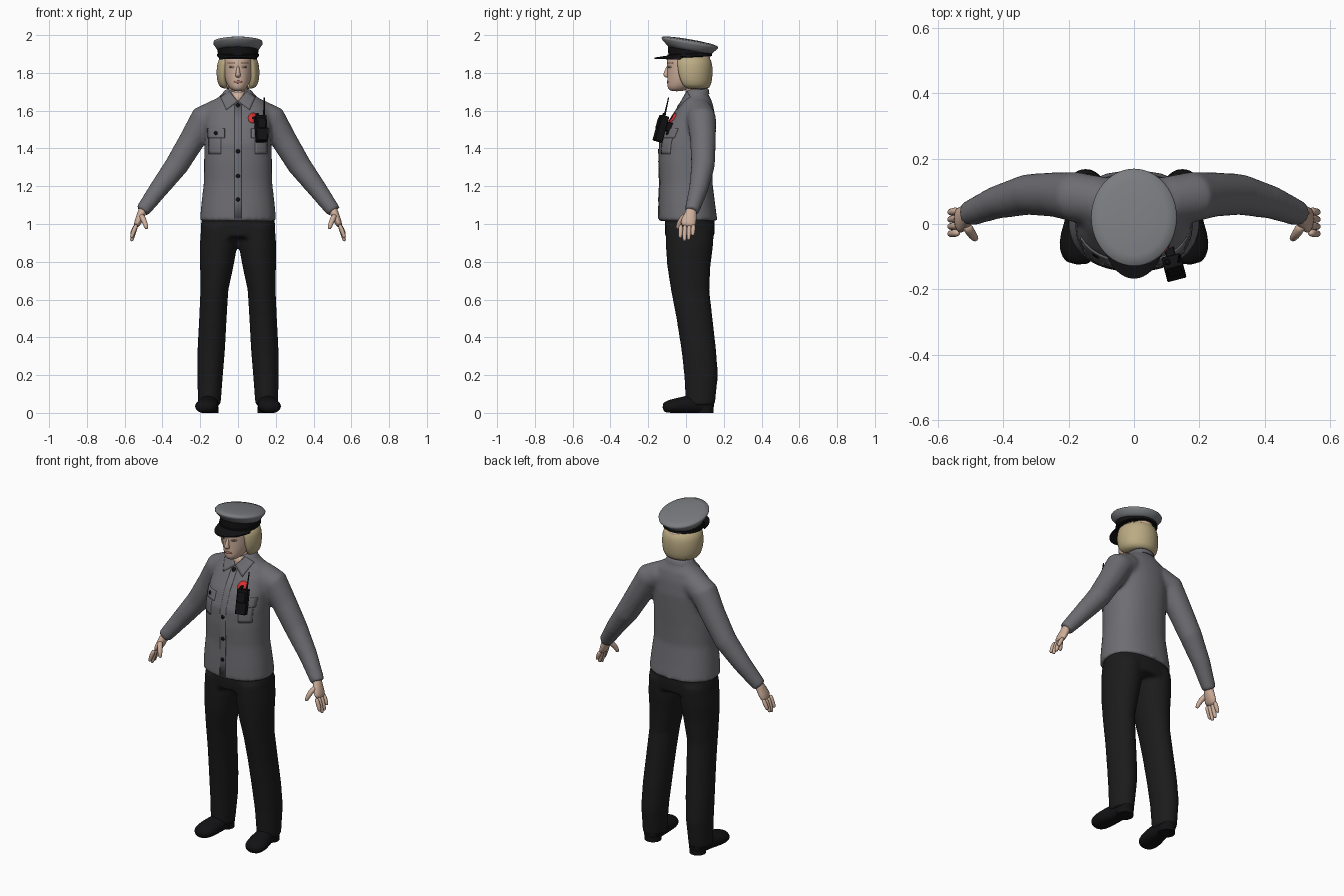
import bpy, bmesh, math
from mathutils import Vector, Matrix

if "Cube" in bpy.data.objects:
    bpy.data.objects.remove(bpy.data.objects["Cube"])


def material(name, r, g, b):
    m = bpy.data.materials.new(name)
    m.use_nodes = True
    m.diffuse_color = (r, g, b, 1)
    bsdf = m.node_tree.nodes["Principled BSDF"]
    bsdf.inputs["Base Color"].default_value = (r, g, b, 1)
    bsdf.inputs["Roughness"].default_value = 0.8
    return m


GREY = material("shirt grey", .155, .155, .17)
CAP = material("cap grey", .195, .2, .212)
BLACK = material("black", .006, .006, .007)
CLOTH = material("trouser black", .011, .011, .011)
SKIN = material("skin", .62, .43, .33)
HAIR = material("blonde hair", .5, .41, .23)
RED = material("red", .7, .03, .03)
LIPS = material("lips", .42, .17, .14)
WHITE = material("eye white", .6, .55, .5)
BROWN = material("brow brown", .17, .1, .06)


def oval(z, cx, cy, rx, ry, slope=0, power=2.0, n=32):
    """Horizontal ring, optionally squared off and tilted front to back."""
    pts = []
    for i in range(n):
        a = 2 * math.pi * i / n
        c, s = math.cos(a), math.sin(a)
        x = math.copysign(abs(c) ** (2 / power), c) * rx
        y = math.copysign(abs(s) ** (2 / power), s) * ry
        pts.append(Vector((cx + x, cy + y, z + slope * y)))
    return pts


def tube(path, radii, up=(0, 1, 0), n=12):
    """Rings across a path; each radius is one number or (side, up)."""
    pts = [Vector(p) for p in path]
    rings = []
    for i, p in enumerate(pts):
        t = (pts[min(i + 1, len(pts) - 1)] - pts[max(i - 1, 0)]).normalized()
        side = t.cross(Vector(up)).normalized()
        top = side.cross(t)
        r = radii[i] if isinstance(radii[i], tuple) else (radii[i], radii[i])
        angles = [2 * math.pi * k / n for k in range(n)]
        rings.append([p + side * r[0] * math.cos(a) + top * r[1] * math.sin(a) for a in angles])
    return rings


def build(name, lofts, mat, subsurf=0, mirror=False, fuse=0, sharp=60, floor=False):
    """Skin one or more stacks of rings into a single object."""
    bm = bmesh.new()
    for rings in lofts:
        vs = [[bm.verts.new(p) for p in ring] for ring in rings]
        n = len(vs[0])
        for a, b in zip(vs, vs[1:]):
            for i in range(n):
                bm.faces.new((a[i], a[(i + 1) % n], b[(i + 1) % n], b[i]))
        bm.faces.new(vs[0][::-1])
        bm.faces.new(vs[-1])
    if floor:
        for v in bm.verts:
            v.co.z = max(v.co.z, 0)
    bmesh.ops.recalc_face_normals(bm, faces=bm.faces)
    ob = finish(name, bm, mat, sharp if not subsurf else 180)
    if mirror:
        ob.modifiers.new("mirror", 'MIRROR').use_mirror_merge = False
    if fuse:
        r = ob.modifiers.new("fuse", 'REMESH')
        r.mode, r.voxel_size, r.use_smooth_shade = 'VOXEL', fuse, True
        s = ob.modifiers.new("soften", 'SMOOTH')
        s.factor, s.iterations = .5, 8
    if subsurf:
        s = ob.modifiers.new("subsurf", 'SUBSURF')
        s.levels = s.render_levels = subsurf
    return ob


def finish(name, bm, mat, sharp=40):
    me = bpy.data.meshes.new(name)
    bm.to_mesh(me)
    bm.free()
    me.materials.append(mat)
    me.shade_smooth()
    if sharp < 180:
        me.set_sharp_from_angle(angle=math.radians(sharp))
    ob = bpy.data.objects.new(name, me)
    bpy.context.scene.collection.objects.link(ob)
    return ob


def plate(name, outline, mat, target, thick=.008, mirror=False):
    """Thin patch drawn in x, z and pressed onto the front of a target."""
    bm = bmesh.new()
    face = bm.faces.new([bm.verts.new((x, -.4, z)) for x, z in outline])
    if len(outline) == 4:
        bmesh.ops.subdivide_edges(bm, edges=bm.edges[:], cuts=5, use_grid_fill=True)
    else:
        bmesh.ops.poke(bm, faces=[face])
    ob = finish(name, bm, mat)
    if mirror:
        ob.modifiers.new("mirror", 'MIRROR').use_mirror_merge = False
    w = ob.modifiers.new("press", 'SHRINKWRAP')
    w.target, w.wrap_method = target, 'PROJECT'
    w.use_project_y, w.use_positive_direction = True, True
    s = ob.modifiers.new("thickness", 'SOLIDIFY')
    s.thickness, s.offset = thick, 0
    return ob


def rect(x0, x1, z0, z1):
    return [(x0, z0), (x1, z0), (x1, z1), (x0, z1)]


def disc(x, z, rx, rz, n=12):
    angles = [2 * math.pi * i / n for i in range(n)]
    return [(x + rx * math.cos(a), z + rz * math.sin(a)) for a in angles]


# Shirt: torso and both sleeves fused into one skin
torso = [oval(z, 0, cy, rx, ry, power=2.25) for z, cy, rx, ry in (
    (1.015, .01, .202, .157), (1.1, .005, .195, .15), (1.22, 0, .181, .14), (1.33, 0, .18, .145),
    (1.43, .005, .177, .147), (1.52, .025, .175, .132), (1.6, .047, .165, .103),
    (1.65, .058, .135, .08), (1.68, .057, .092, .064), (1.715, .057, .068, .055))]
arms = [tube([(s * x, y, z) for x, y, z in (
    (.1, .07, 1.59), (.18, .083, 1.555), (.24, .09, 1.45), (.325, .09, 1.31),
    (.42, .066, 1.185), (.508, .03, 1.066))],
    [.075, .077, .069, .063, .051, .039], n=20) for s in (1, -1)]
shirt = build("shirt", [torso] + arms, GREY, fuse=.011)

# Trousers: hips and both legs fused
hips = [oval(z, 0, .02, rx, ry, power=2.3) for z, rx, ry in (
    (1.06, .188, .128), (.99, .198, .133), (.93, .197, .13))]
legs = [[oval(z, s * cx, cy, rx, ry) for z, cx, cy, rx, ry in (
    (.99, .1, .02, .095, .13), (.88, .104, .018, .099, .125), (.78, .112, .015, .089, .115),
    (.65, .125, .022, .074, .102), (.5, .133, .045, .073, .096), (.33, .142, .068, .073, .092),
    (.2, .148, .08, .068, .09), (.04, .152, .076, .06, .077))] for s in (1, -1)]
build("trousers", [hips] + legs, CLOTH, fuse=.011)

# Shoes
shoe = tube([(.148, .15, .035), (.148, .12, .042), (.153, .03, .045), (.165, -.04, .037),
             (.171, -.09, .032), (.174, -.125, .026)],
            [(.03, .03), (.047, .05), (.05, .055), (.064, .043), (.06, .038), (.034, .024)],
            up=(0, 0, 1), n=16)
build("shoes", [shoe], BLACK, subsurf=1, mirror=True, floor=True)
build("shoe_heels", [[oval(z, .148, .1, .046, .046) for z in (0, .03)]], BLACK, mirror=True)

# Hands: palm, four fingers and a thumb
hand = [tube([(.497, .032, 1.095), (.508, .027, 1.06), (.525, .015, 1.02), (.542, .008, .982)],
             [(.024, .028), (.024, .03), (.022, .043), (.015, .042)])]
for y0, y1, z in ((.04, .036, .938), (.018, .014, .915), (-.005, -.008, .908), (-.027, -.03, .925)):
    hand.append(tube([(.536, y0, 1), (.552, (y0 + y1) / 2, (z + 1) / 2), (.562, y1, z + .01),
                      (.563, y1, z)], [.013, .013, .011, .008], n=8))
hand.append(tube([(.515, .0, 1.05), (.498, -.028, 1.02), (.487, -.042, .99), (.483, -.046, .972)],
                 [.018, .016, .013, .009], n=8))
build("hands", hand, SKIN, subsurf=1, mirror=True)

# Head, neck and nose
build("neck", [[oval(1.62, 0, .055, .055, .05), oval(1.78, 0, .045, .053, .055)]], SKIN)
head = build("head", [[oval(z, 0, cy, rx, ry, n=24) for z, cy, rx, ry in (
    (1.702, -.05, .022, .03), (1.718, -.036, .046, .064), (1.75, -.015, .064, .084),
    (1.79, 0, .075, .1), (1.83, .01, .079, .11), (1.87, .015, .081, .118),
    (1.91, .015, .08, .11))]], SKIN, subsurf=1)
build("nose", [[oval(z, 0, cy, rx, ry, n=12) for z, cy, rx, ry in (
    (1.84, -.096, .007, .006), (1.805, -.104, .01, .012), (1.788, -.106, .016, .019),
    (1.774, -.098, .01, .008))]], SKIN, subsurf=1)

# Face details
plate("eyes", disc(.034, 1.831, .014, .006), WHITE, head, .004, True)
plate("irises", disc(.034, 1.831, .006, .006), BROWN, head, .006, True)
plate("eyebrows", rect(.018, .054, 1.85, 1.855), BROWN, head, .004, True)
plate("mouth", disc(0, 1.752, .024, .007), LIPS, head, .006)

# Bob haircut, open at the face
hair = []
for z, cy, rx, ry, gap in ((1.712, .04, .085, .078, 62), (1.735, .035, .107, .1, 52),
                           (1.79, .03, .116, .112, 46), (1.84, .03, .113, .112, 43),
                           (1.9, .025, .1, .102, 34)):
    arc = [math.radians(gap + (360 - 2 * gap) * i / 20) for i in range(21)]
    outer = [Vector((rx * math.sin(a), cy - ry * math.cos(a), z)) for a in arc]
    inner = [Vector((.68 * rx * math.sin(a), cy - .68 * ry * math.cos(a), z)) for a in arc]
    hair.append(outer + inner[::-1])
build("hair", [hair], HAIR, subsurf=1)

# Peaked cap: band, crown and visor
build("cap_band", [[oval(1.882, 0, .02, .106, .113, .05, n=48),
                    oval(1.927, 0, .02, .108, .115, -.1, n=48)]], BLACK)
build("cap_strap", [[oval(z, 0, .02, .106 + r, .113 + r, .03, n=48) for z, r in (
    (1.886, .001), (1.888, .005), (1.9, .005), (1.902, .001))]], BLACK)
build("cap_crown", [[oval(z, 0, .02, rx, ry, -.17, n=48) for z, rx, ry in (
    (1.918, .107, .113), (1.935, .118, .13), (1.953, .13, .148), (1.961, .131, .149),
    (1.967, .127, .145), (1.973, .1, .115), (1.977, .05, .06), (1.978, .01, .01))]], CAP)
visor = []
for i in range(21):
    a = math.radians(-72 + 7.2 * i)
    s, c = math.sin(a), math.cos(a)
    reach = .002 + .075 * c ** 1.3
    base = Vector((.104 * s, .02 - .11 * c, 1.893))
    tip = base + Vector((.15 * s * reach, -reach, -.018 + .006 * c))
    drop = Vector((0, 0, -.007))
    visor.append([base, tip, tip + drop, base + drop])
build("cap_visor", [visor], BLACK, sharp=40)

# Collar, placket and buttons
build("collar_stand", [[oval(1.675, 0, .06, .085, .064, .2), oval(1.7, 0, .06, .075, .06, .2),
                        oval(1.708, 0, .06, .066, .053, .2)]], GREY)
plate("collar_wings", [(.002, 1.648), (.062, 1.604), (.092, 1.672), (.045, 1.7)],
      GREY, shirt, .0095, True)
plate("neck_opening", [(-.038, 1.7), (0, 1.645), (.038, 1.7)], SKIN, shirt, .006)
plate("placket", rect(-.018, .018, 1.03, 1.63), GREY, shirt, .006)
for i, z in enumerate((1.628, 1.385, 1.255, 1.13)):
    plate(f"shirt_button_{i + 1}", disc(0, z, .011, .011), BLACK, shirt, .0098)

# Chest pockets
plate("pocket_bodies", rect(.09, .152, 1.37, 1.47), GREY, shirt, .008, True)
plate("pocket_flaps", [(.07, 1.455), (.158, 1.455), (.16, 1.505), (.07, 1.505)],
      GREY, shirt, .0095, True)
plate("pocket_buttons", disc(.115, 1.48, .01, .01), BLACK, shirt, .0098, True)

# Red flower badge
plate("flower_badge", disc(.08, 1.56, .027, .027), RED, shirt, .0095)
plate("flower_centre", disc(.08, 1.56, .008, .008), BLACK, shirt, .0099)

# Radio clipped to the left chest, tilted with its foot forward
place = Matrix.Translation((.122, -.133, 1.505)) @ Matrix.Rotation(.25, 4, 'Z') @ Matrix.Rotation(-.28, 4, 'X')
for name, size, pos in (("radio_body", (.06, .042, .14), (0, 0, 0)),
                        ("radio_speaker", (.044, .008, .06), (0, -.022, .025)),
                        ("radio_knob", (.016, .016, .016), (-.015, 0, .076)),
                        ("radio_clip", (.03, .04, .05), (0, .035, .02))):
    bm = bmesh.new()
    bmesh.ops.create_cube(bm, size=1, matrix=place @ Matrix.Translation(pos) @ Matrix.Diagonal((*size, 1)))
    bmesh.ops.bevel(bm, geom=bm.edges[:], offset=.003, segments=1, affect='EDGES')
    finish(name, bm, BLACK, 30)
build("radio_antenna", [tube([(.137, -.118, 1.56), (.138, -.105, 1.61), (.139, -.092, 1.67)],
                             [.006, .004, .003], n=8)], BLACK)
